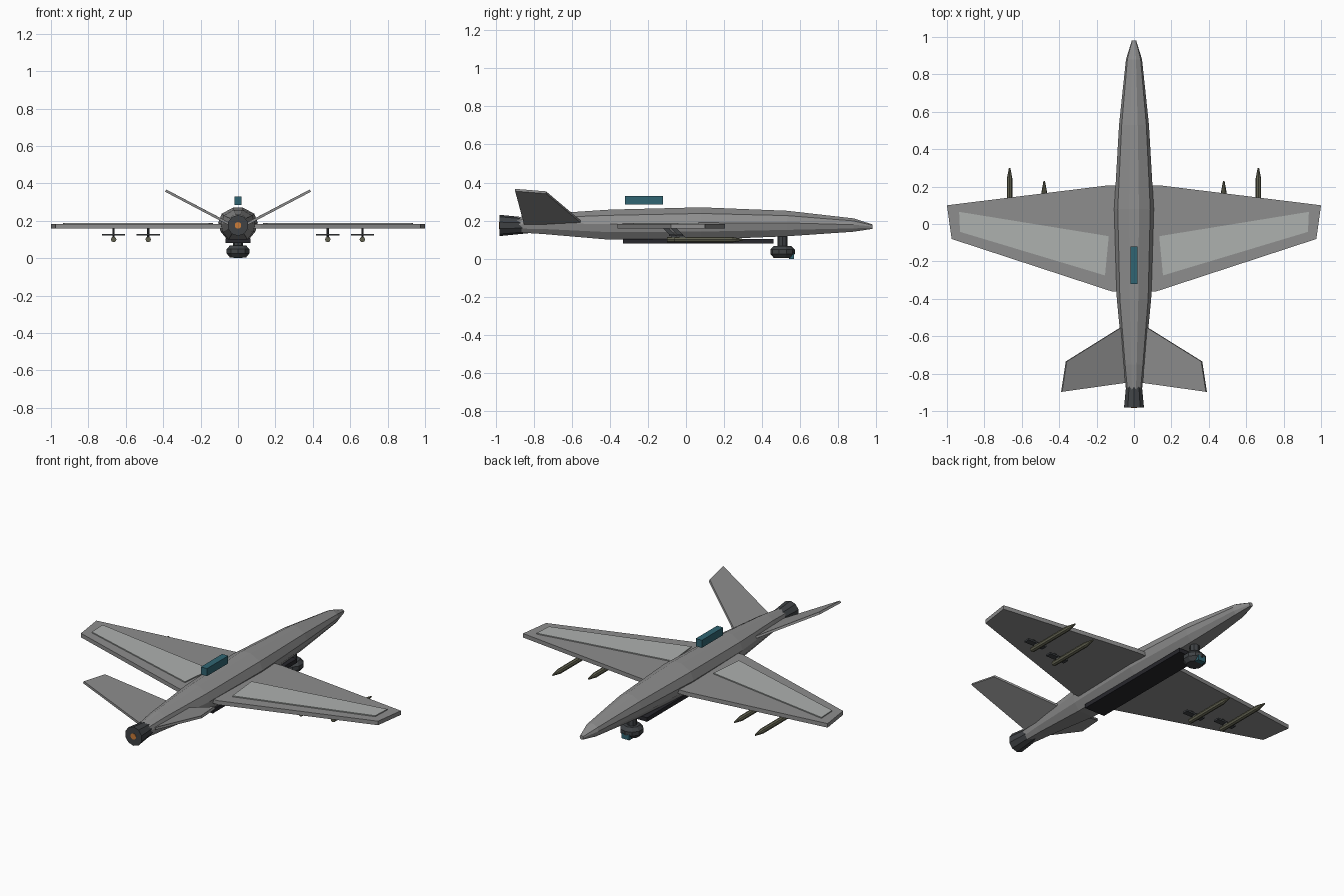
import bpy, bmesh
from math import pi
from mathutils import Vector

if "Cube" in bpy.data.objects:
    bpy.data.objects.remove(bpy.data.objects["Cube"])


def mat(name, r, g, b):
    m = bpy.data.materials.new(name)
    m.diffuse_color = (r, g, b, 1)
    m.use_nodes = True
    m.node_tree.nodes["Principled BSDF"].inputs["Base Color"].default_value = m.diffuse_color
    return m


GREY = mat("hull_grey", 0.27, 0.27, 0.27)
LIGHT = mat("panel_grey", 0.42, 0.44, 0.43)
DARK = mat("dark_grey", 0.05, 0.055, 0.06)
BLACK = mat("belly_black", 0.02, 0.02, 0.025)
TEAL = mat("teal", 0.03, 0.13, 0.17)
OLIVE = mat("olive", 0.12, 0.12, 0.08)
ORANGE = mat("orange", 0.6, 0.2, 0.04)


def loft(name, rings, material):
    """Skin a list of equal-length point rings and cap both ends."""
    bm = bmesh.new()
    vs = [[bm.verts.new(p) for p in ring] for ring in rings]
    n = len(vs[0])
    for a, b in zip(vs, vs[1:]):
        for i in range(n):
            j = (i + 1) % n
            bm.faces.new((a[i], a[j], b[j], b[i]))
    bm.faces.new(vs[0])
    bm.faces.new(vs[-1])
    bmesh.ops.recalc_face_normals(bm, faces=bm.faces)
    me = bpy.data.meshes.new(name)
    bm.to_mesh(me)
    bm.free()
    me.materials.append(material)
    ob = bpy.data.objects.new(name, me)
    bpy.context.collection.objects.link(ob)
    return ob


def mirror(ob):
    ob.modifiers.new("mirror", "MIRROR").use_mirror_merge = False
    return ob


def slab(name, pts, offset, material):
    """Thick plate: outline points swept along an offset vector."""
    o = Vector(offset)
    return loft(name, [[Vector(p) for p in pts], [Vector(p) + o for p in pts]], material)


def box(name, x0, x1, y0, y1, z0, z1, material):
    return slab(name, [(x0, y0, z0), (x1, y0, z0), (x1, y1, z0), (x0, y1, z0)],
                (0, 0, z1 - z0), material)


def cone(name, loc, r1, r2, depth, material, sides=8, along_y=True):
    """r1 is the rear/bottom radius; r2 the forward/top radius."""
    bpy.ops.mesh.primitive_cone_add(vertices=sides, radius1=r1, radius2=r2, depth=depth,
                                    location=loc, rotation=(-pi / 2 if along_y else 0, 0, 0))
    ob = bpy.context.object
    ob.name = name
    ob.data.materials.append(material)
    return ob


# Fuselage: faceted section scaled along y (y, half width, bottom z, top z)
half = [(0.25, 1), (0.82, 0.62), (1, 0.05), (0.88, -0.5), (0.55, -1)]
section = half + [(-x, z) for x, z in reversed(half)]
stations = [(-0.91, 0.04, 0.14, 0.215), (-0.75, 0.058, 0.13, 0.235), (-0.4, 0.092, 0.10, 0.258),
            (0.08, 0.106, 0.10, 0.27), (0.53, 0.08, 0.118, 0.252),
            (0.88, 0.043, 0.142, 0.212), (0.98, 0.012, 0.157, 0.18)]
loft("fuselage", [[(x * w, y, (b + t) / 2 + z * (t - b) / 2) for x, z in section]
                  for y, w, b, t in stations], GREY)

# Engine nozzle with glowing core
cone("nozzle", (0, -0.88, 0.175), 0.056, 0.036, 0.2, DARK, 10)
cone("nozzle_core", (0, -0.98, 0.175), 0.018, 0.018, 0.006, ORANGE, 10)

# Wings and raised top panels
mirror(slab("wing", [(0.02, 0.205, 0.158), (0.15, 0.205, 0.158), (1, 0.10, 0.158),
                     (0.975, -0.08, 0.158), (0.12, -0.36, 0.158), (0.02, -0.36, 0.158)],
            (0, 0, 0.024), GREY))
mirror(slab("wing_panel", [(0.135, -0.065, 0.178), (0.935, 0.065, 0.178),
                           (0.93, -0.042, 0.178), (0.155, -0.275, 0.178)], (0, 0, 0.01), LIGHT))

# V tail
mirror(slab("tail_fin", [(0.06, -0.545, 0.182), (0.365, -0.735, 0.342),
                         (0.39, -0.897, 0.355), (0.055, -0.85, 0.179)],
            (-0.006, 0, 0.012), GREY))

# Floating dorsal block and belly bay
box("dorsal_block", -0.02, 0.02, -0.32, -0.12, 0.285, 0.33, TEAL)
box("belly_bay", -0.066, 0.066, -0.33, 0.46, 0.08, 0.104, BLACK)

# Sensor turret under the nose
cone("sensor_neck", (0, 0.507, 0.088), 0.027, 0.027, 0.06, DARK, 8, False)
lathe = [(0.045, 0.003), (0.064, 0.025), (0.064, 0.048), (0.045, 0.068)]
for i, ((ra, za), (rb, zb)) in enumerate(zip(lathe, lathe[1:])):
    cone(f"sensor_ball_{i}", (0, 0.507, (za + zb) / 2), ra, rb, zb - za, DARK, 10, False)
box("sensor_lens", -0.025, 0.025, 0.54, 0.568, 0.0, 0.03, TEAL)

# Underwing missiles with pylons and tail fins
for tag, x, rear, nose in (("outer", 0.665, -0.06, 0.30), ("inner", 0.48, -0.10, 0.23)):
    z, tip = 0.1, 0.06
    body = nose - tip - rear
    for s, side in ((1, "right"), (-1, "left")):
        name = f"{side}_{tag}"
        cx = x * s
        cone(f"missile_{name}", (cx, rear + body / 2, z), 0.015, 0.015, body, OLIVE)
        cone(f"missile_nose_{name}", (cx, nose - tip / 2, z), 0.015, 0.004, tip, OLIVE)
        slab(f"pylon_{name}", [(cx - 0.006, rear - 0.02, 0.16), (cx - 0.006, rear + 0.01, 0.16),
                               (cx - 0.006, rear + 0.06, 0.11), (cx - 0.006, rear + 0.03, 0.11)],
             (0.012, 0, 0), DARK)
        box(f"missile_fins_{name}", cx - 0.062, cx + 0.062, rear + 0.01, rear + 0.045,
            0.12, 0.13, DARK)
